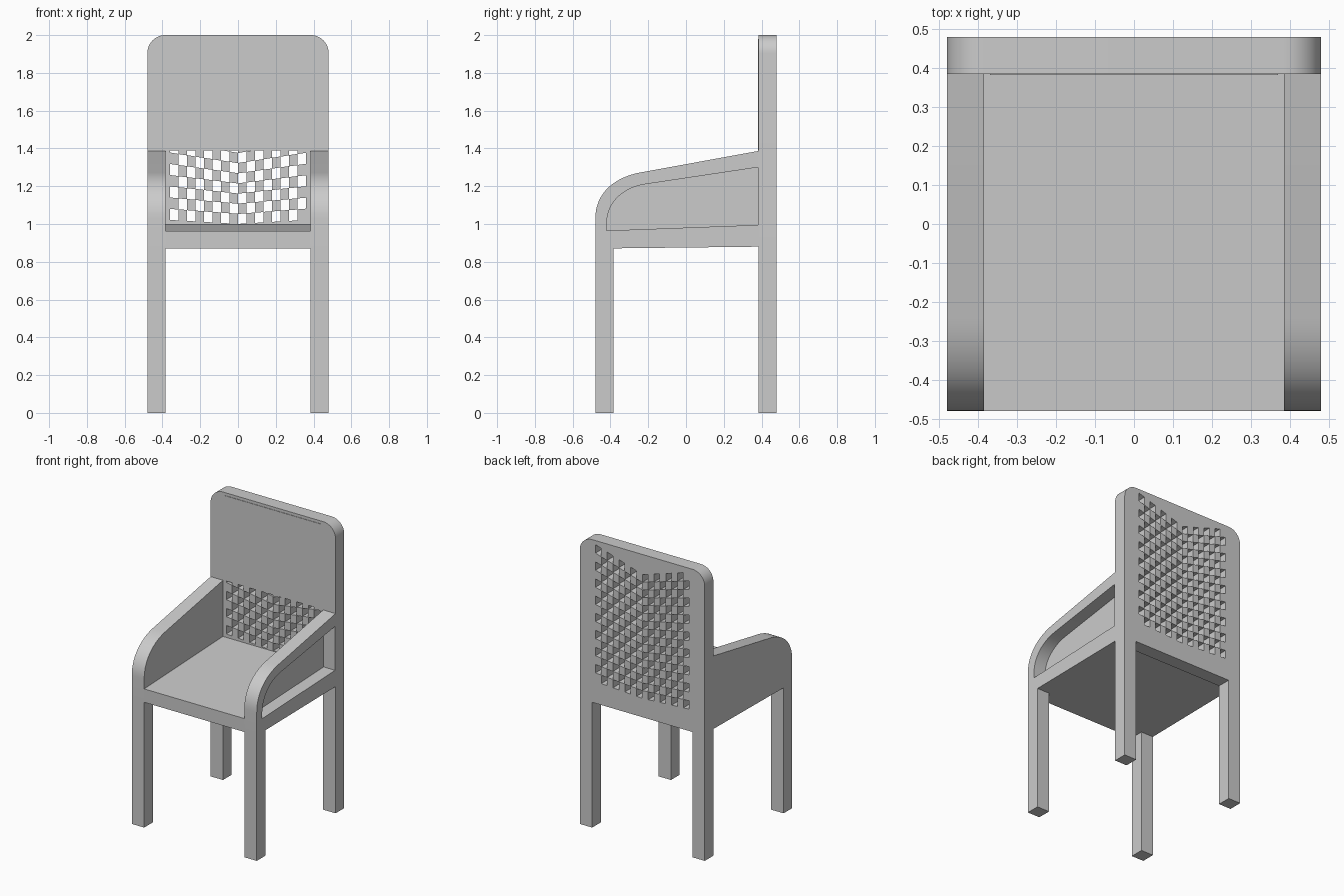
import bpy, bmesh, math
from mathutils import Vector

if "Cube" in bpy.data.objects:
    bpy.data.objects.remove(bpy.data.objects["Cube"])

O, I = 0.48, 0.385   # outer and inner half widths of the frame


def prism(bm, pts, axis, a, b):
    """Extrude a 2D outline along x (pts are y,z) or y (pts are x,z)."""
    def at(p, d):
        return (d, p[0], p[1]) if axis == 'x' else (p[0], d, p[1])
    lo = [bm.verts.new(at(p, a)) for p in pts]
    hi = [bm.verts.new(at(p, b)) for p in pts]
    bm.faces.new(lo)
    bm.faces.new(hi[::-1])
    n = len(pts)
    for i in range(n):
        bm.faces.new((lo[i], hi[i], hi[(i + 1) % n], lo[(i + 1) % n]))


def finish(bm, name):
    bmesh.ops.recalc_face_normals(bm, faces=bm.faces)
    me = bpy.data.meshes.new(name)
    bm.to_mesh(me)
    bm.free()
    ob = bpy.data.objects.new(name, me)
    bpy.context.collection.objects.link(ob)
    return ob


def part(name, pts, axis, a, b):
    bm = bmesh.new()
    prism(bm, pts, axis, a, b)
    return finish(bm, name)


def rect(a, b, c, d):
    return [(a, c), (b, c), (b, d), (a, d)]


def bezier(p0, p1, p2, p3, n=16):
    p0, p1, p2, p3 = map(Vector, (p0, p1, p2, p3))
    out = []
    for i in range(n + 1):
        t = i / n
        s = 1 - t
        out.append(tuple(s**3 * p0 + 3*s*s*t * p1 + 3*s*t*t * p2 + t**3 * p3))
    return out


def cut(ob, cutter):
    m = ob.modifiers.new("cut", 'BOOLEAN')
    m.operation, m.solver, m.object = 'DIFFERENCE', 'EXACT', cutter
    bpy.context.view_layer.objects.active = ob
    bpy.ops.object.modifier_apply(modifier=m.name)
    bpy.data.objects.remove(cutter)


# Legs
for side, sx in (("left", -1), ("right", 1)):
    for end, sy in (("front", -1), ("back", 1)):
        y0, y1 = sorted((sy * I, sy * O))
        x0, x1 = sorted((sx * I, sx * O))
        part(f"{end}_{side}_leg", rect(x0, x1, 0, 0.872), 'y', y0, y1)

# Seat, sloping up slightly to the back
part("seat", [(-O, 0.87), (I, 0.88), (I, 0.997), (-O, 0.963)], 'x', -I, I)

# Arm panels with a curved front
arm = [(I, 0.88), (-O, 0.87)] + bezier(
    (-O, 1.03), (-O, 1.17), (-0.37, 1.25), (-0.24, 1.273)) + [(I, 1.387)]
part("left_arm", arm, 'x', -O, -I)
right_arm = part("right_arm", arm, 'x', I, O)

# Deep recess in the outside of the right arm
recess = [(0.38, 0.995), (-0.42, 0.965)] + bezier(
    (-0.42, 1.0), (-0.42, 1.11), (-0.34, 1.19), (-0.22, 1.21)) + [(0.38, 1.30)]
cut(right_arm, part("recess_cutter", recess, 'x', I + 0.007, O + 0.1))

# Back rest with rounded top corners
r = 0.095
outline = [(-O, 0.87), (O, 0.87)]
for cx, a0 in ((O - r, 0), (r - O, 90)):
    for i in range(13):
        a = math.radians(a0 + 90 * i / 12)
        outline.append((cx + r * math.cos(a), 2 - r + r * math.sin(a)))
back = part("back_rest", outline, 'y', I, O)

# Checkered holes whose rows dip towards the centre, more so at the top
COLS, ROWS, W, GAP = 16, 16, 0.36, 0.0006


def row_z(x, row):
    k = 1 - abs(x) / W
    low, high = 1.021 - 0.021 * k, 1.972 - 0.112 * k
    return low + (high - low) * row / ROWS


bm = bmesh.new()
for c in range(COLS):
    xa = -W + 2 * W * c / COLS
    xb = xa + 2 * W / COLS
    for row in range(c % 2, ROWS, 2):
        prism(bm, [(xa + GAP, row_z(xa, row) + GAP), (xb - GAP, row_z(xb, row) + GAP),
                   (xb - GAP, row_z(xb, row + 1) - GAP), (xa + GAP, row_z(xa, row + 1) - GAP)],
              'y', I - 0.1, O + 0.1)
cut(back, finish(bm, "lattice_cutter"))

# Thin panel closing the upper holes from the front
part("back_panel", rect(-0.37, 0.37, 1.39, 1.98), 'y', I - 0.003, I + 0.001)

# Smooth the rounded parts, keep edges sharp
for ob in bpy.context.collection.objects:
    bpy.ops.object.select_all(action='DESELECT')
    ob.select_set(True)
    bpy.context.view_layer.objects.active = ob
    bpy.ops.object.shade_smooth_by_angle(angle=math.radians(20))
